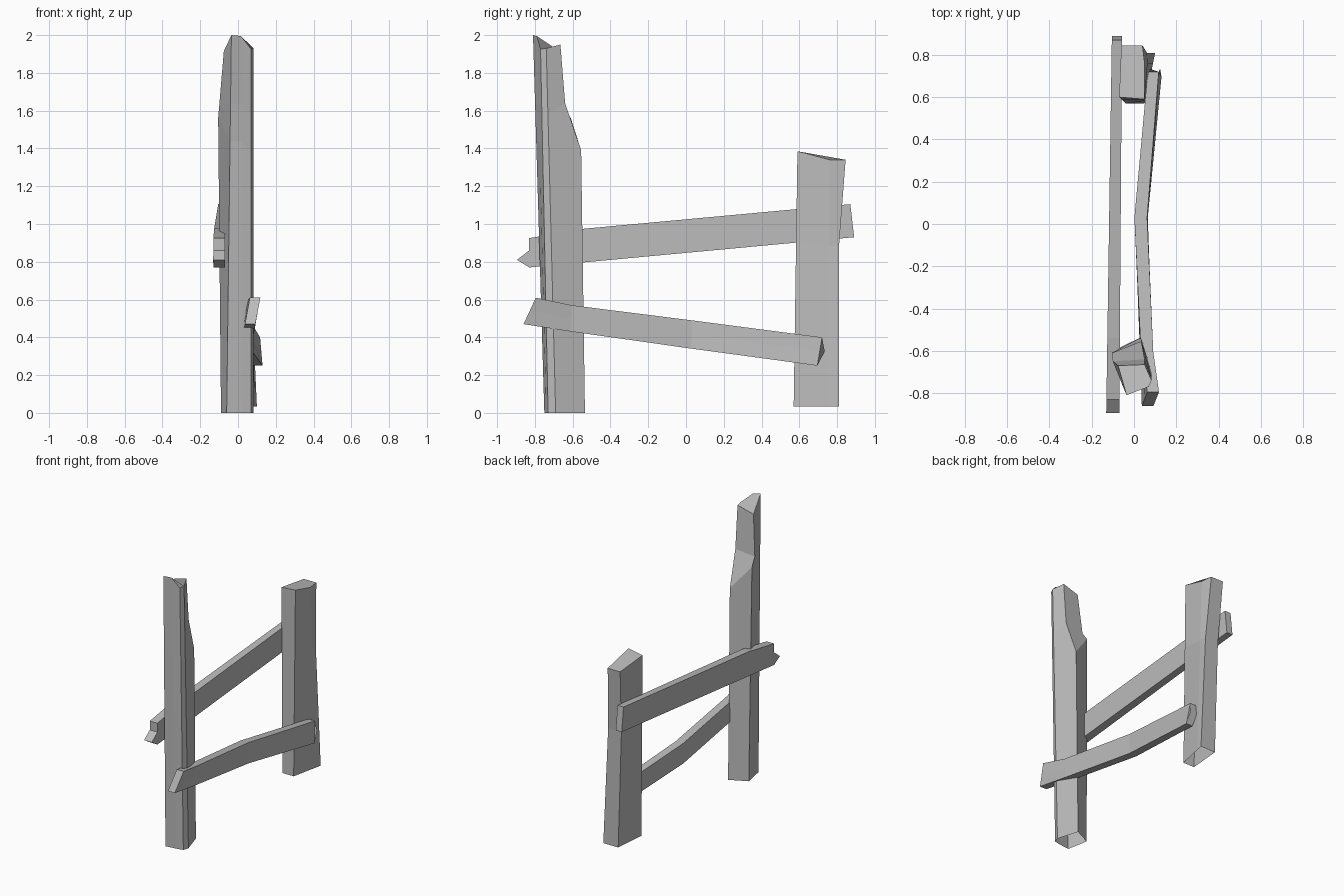
import bpy, bmesh
from mathutils import Vector

cube = bpy.data.objects.get("Cube")
if cube:
    bpy.data.objects.remove(cube, do_unlink=True)

grey = bpy.data.materials.new("weathered_grey")
colour = (0.5, 0.5, 0.5, 1)
grey.diffuse_color = colour
grey.use_nodes = True
for node in grey.node_tree.nodes:
    if node.type == 'BSDF_PRINCIPLED':
        node.inputs["Base Color"].default_value = colour


def loft(name, rings, cap_start=True, cap_end=True):
    """Skin a row of matching cross-sections, with flat faces."""
    bm = bmesh.new()
    loops = [[bm.verts.new(point) for point in ring] for ring in rings]
    count = len(loops[0])
    for low, high in zip(loops, loops[1:]):
        for i in range(count):
            j = (i + 1) % count
            bm.faces.new((low[i], low[j], high[j], high[i]))
    if cap_start:
        bm.faces.new(list(reversed(loops[0])))
    if cap_end:
        bm.faces.new(loops[-1])
    bmesh.ops.recalc_face_normals(bm, faces=bm.faces)
    mesh = bpy.data.meshes.new(name)
    bm.to_mesh(mesh)
    bm.free()
    mesh.materials.append(grey)
    part = bpy.data.objects.new(name, mesh)
    bpy.context.collection.objects.link(part)
    return part


def between(bottom, top, amount):
    return [Vector(a).lerp(Vector(b), amount) for a, b in zip(bottom, top)]


# Tall post: straight front edges, notched back edges, open underside
front_bottom = [(-.06, -.75, 0), (.02, -.74, 0), (.07, -.73, 0), (.083, -.69, 0)]
front_top = [(-.035, -.81, 2), (.015, -.79, 1.995), (.07, -.77, 1.925), (.083, -.74, 1.93)]
back_edges = [
    (0, (.035, -.535, 0), (-.09, -.595, 0)),
    (.72, (.035, -.555, 1.39), (-.105, -.61, 1.56)),
    (.82, (.05, -.64, 1.64), (-.1, -.65, 1.62)),
    (1, (.05, -.665, 1.95), (-.075, -.67, 1.915)),
]
loft("tall_post",
     [between(front_bottom, front_top, t) + [right, left] for t, right, left in back_edges],
     cap_start=False)

# Short post: leaning slab with a dipped top, open underside
short_bottom = [(-.04, .57, .035), (.05, .57, .035), (.09, .76, .035),
                (.1, .81, .035), (-.02, .81, .035)]
short_top = [(-.07, .6, 1.37), (.05, .59, 1.385), (.05, .76, 1.34),
             (.04, .845, 1.34), (-.06, .845, 1.34)]
short_middle = between(short_bottom, short_top, .65)
for corner in short_middle[-2:]:
    corner.y = .81
loft("short_post", [short_bottom, short_middle, short_top], cap_start=False)

# Upper rail: side profile with a splintered tip, spread across its thickness
profile = [(.87, 1.105), (.89, .93), (-.83, .77), (-.895, .81),
           (-.83, .86), (-.83, .925), (-.54, .975)]
outer_side = [(-.118 + .015 * y, y, z) for y, z in profile]
inner_side = [(-.063 + .007 * y, y, z) for y, z in profile]
loft("upper_rail", [outer_side, inner_side])


# Lower rail: bent plank, each section given by its inner top and bottom corners
def plank_section(top, bottom, width, bulge=0):
    top, bottom = Vector(top), Vector(bottom)
    middle = (top + bottom) / 2 + Vector((0, bulge, 0))
    across = Vector((width, 0, 0))
    return [top, top + across, middle + across, bottom + across, bottom, middle]


loft("lower_rail", [
    plank_section((.063, -.795, .61), (.037, -.86, .47), .055),
    plank_section((.033, -.605, .57), (.028, -.605, .43), .058),
    plank_section((.002, .03, .49), (.005, .03, .34), .06),
    plank_section((.065, .72, .4), (.078, .695, .25), .052, bulge=.027),
])
